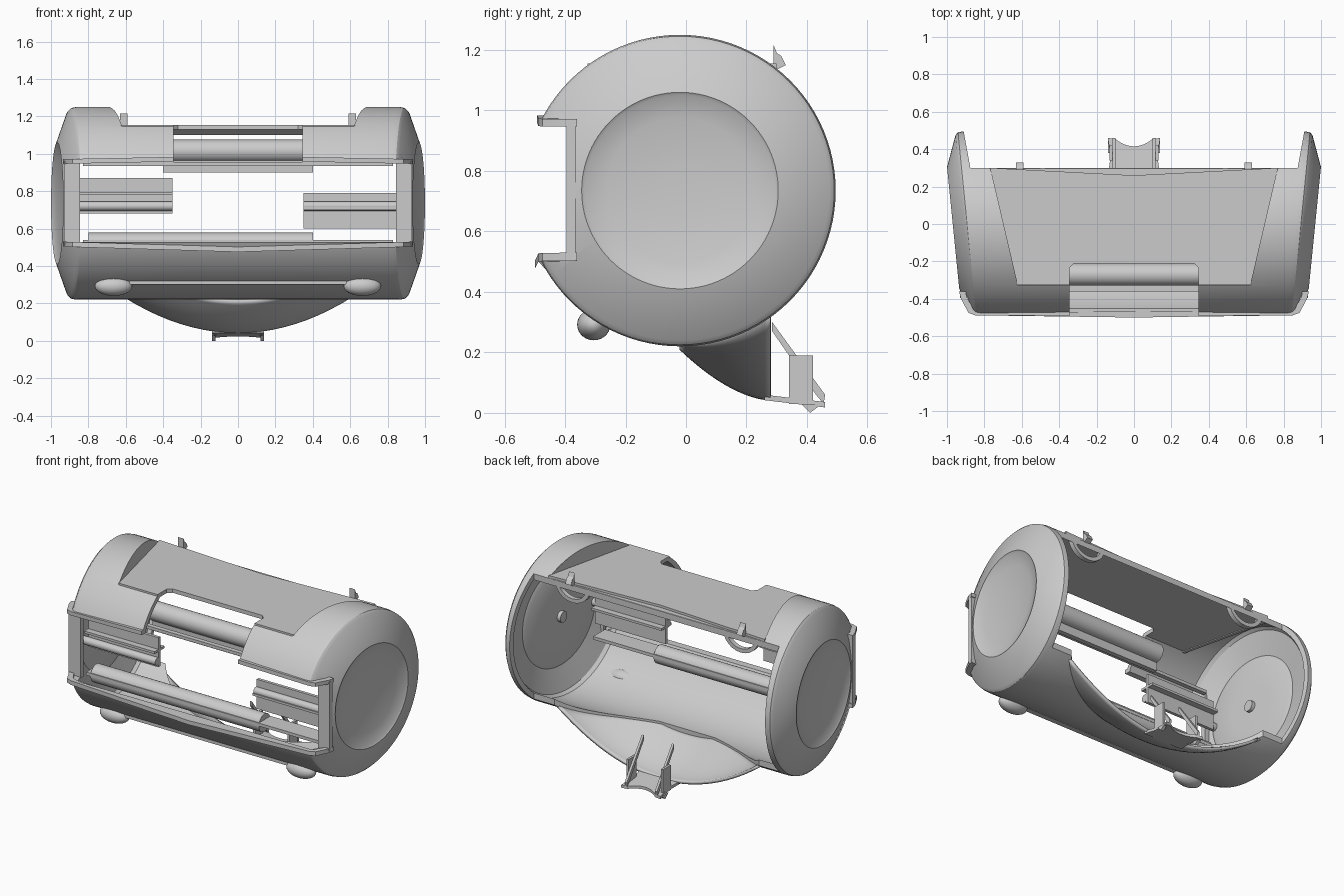
import bpy, bmesh, math

if "Cube" in bpy.data.objects:
    bpy.data.objects.remove(bpy.data.objects["Cube"])

CY, CZ, R = -0.02, 0.735, 0.515   # body axis and radius


def finish(name, bm):
    bmesh.ops.recalc_face_normals(bm, faces=bm.faces)
    me = bpy.data.meshes.new(name)
    bm.to_mesh(me)
    bm.free()
    ob = bpy.data.objects.new(name, me)
    bpy.context.collection.objects.link(ob)
    smooth(ob)
    return ob


def smooth(ob):
    bpy.ops.object.select_all(action='DESELECT')
    ob.select_set(True)
    bpy.context.view_layer.objects.active = ob
    bpy.ops.object.shade_smooth_by_angle(angle=math.radians(30))


def prism(name, pts, axis, a, b, warp=None):
    """Extrude a 2D outline along an axis: pts are the other two coordinates in order."""
    bm = bmesh.new()
    put = {'x': lambda p, t: (t, p[0], p[1]),
           'y': lambda p, t: (p[0], t, p[1]),
           'z': lambda p, t: (p[0], p[1], t)}[axis]
    lo = [bm.verts.new(put(p, a)) for p in pts]
    hi = [bm.verts.new(put(p, b)) for p in pts]
    n = len(pts)
    bm.faces.new(lo)
    bm.faces.new(hi[::-1])
    for i in range(n):
        bm.faces.new((lo[i], lo[(i + 1) % n], hi[(i + 1) % n], hi[i]))
    if warp:
        for v in bm.verts:
            v.co = warp(*v.co)
    return finish(name, bm)


def box(name, x, y, z):
    x = sorted(x)
    return prism(name, [(x[0], y[0]), (x[1], y[0]), (x[1], y[1]), (x[0], y[1])], 'z', *z)


def circle(cy, cz, r, n=32):
    return [(cy + r * math.cos(2 * math.pi * i / n), cz + r * math.sin(2 * math.pi * i / n)) for i in range(n)]


def revolve(name, half, n=96):
    """Spin a mirrored (x, r) profile round the body axis, slanting the ends."""
    prof = [(-x, r) for x, r in half[::-1]] + half
    bm = bmesh.new()
    rings = []
    for x, r in prof:
        s = math.copysign(0.1, x) if abs(x) > 0.5 else 0
        if r == 0:
            rings.append([bm.verts.new((x, CY, CZ))] * n)
            continue
        rings.append([bm.verts.new((x + s * (y - CY), y, z)) for y, z in circle(CY, CZ, r, n)])
    for A, B in zip(rings, rings[1:]):
        for i in range(n):
            j = (i + 1) % n
            bm.faces.new(list(dict.fromkeys((A[i], A[j], B[j], B[i]))))
    return finish(name, bm)


def cut(ob, cutter):
    m = ob.modifiers.new("cut", 'BOOLEAN')
    m.operation, m.solver, m.object = 'DIFFERENCE', 'EXACT', cutter
    bpy.context.view_layer.objects.active = ob
    bpy.ops.object.modifier_apply(modifier=m.name)
    bpy.data.objects.remove(cutter, do_unlink=True)


# scoop shape: centre-line height and half width where it meets the body
def scoop_z(y):
    t = min(max((y + 0.02) / 0.3, 0.0), 1.0)
    return 0.22 - 0.17 * (1 - (1 - t) ** 1.7)


def scoop_w(y):
    body = CZ - math.sqrt(R * R - (y - CY) ** 2) + 0.012
    return math.sqrt(max(body - scoop_z(y), 0.0) / 0.52)


# hollow drum with dished, slanted ends
shell = revolve("drum_shell", [(0.3, R), (0.865, R), (0.89, 0.51), (0.905, 0.495), (0.967, 0.325),
                               (0.96, 0.315), (0.945, 0.24), (0.935, 0.15), (0.93, 0.08), (0.93, 0)])
cut(shell, revolve("inner_cut", [(0.3, 0.485), (0.855, 0.485), (0.875, 0.47), (0.92, 0.325),
                                 (0.91, 0.3), (0.905, 0.15), (0.905, 0)]))
# rear opening, flat top, front window, upper notch, scoop opening
cut(shell, prism("rear_cut", [(-0.875, 0.3), (0.875, 0.3), (0.93, 0.6), (-0.93, 0.6)], 'z', -0.2, 1.5))
cut(shell, prism("top_cut", [(-0.62, -0.33), (0.62, -0.33), (0.77, 0.31), (-0.77, 0.31)], 'z', 1.14, 1.5))
cut(shell, box("window_cut", (-1.3, 1.3), (-0.8, -0.375), (0.515, 0.955)))
cut(shell, box("notch_cut", (-0.345, 0.345), (-0.8, -0.21), (0.9, 1.4)))
ys = [-0.01 + 0.32 * i / 16 for i in range(17)]
cut(shell, prism("scoop_cut", [(0.97 * scoop_w(y), y) for y in ys] +
                 [(-0.97 * scoop_w(y), y) for y in ys[::-1]], 'z', -0.1, 0.45))
smooth(shell)

# flat top panel, notched at the front, with a slight V at the rear
prism("top_panel", [(-0.625, -0.325), (-0.345, -0.325), (-0.345, -0.235), (-0.32, -0.21), (0.32, -0.21),
                    (0.345, -0.235), (0.345, -0.325), (0.625, -0.325), (0.77, 0.3), (0, 0.26), (-0.77, 0.3)],
      'z', 1.13, 1.155)

# scoop under the rear
bm = bmesh.new()
rows = []
for k in range(17):
    y = -0.015 + 0.295 * k / 16
    w = scoop_w(y)
    rows.append([bm.verts.new((w * u / 12, y, scoop_z(y) + 0.52 * (w * u / 12) ** 2)) for u in range(-12, 13)])
for A, B in zip(rows, rows[1:]):
    for i in range(24):
        bm.faces.new((A[i], A[i + 1], B[i + 1], B[i]))
scoop = finish("lower_scoop", bm)
sm = scoop.modifiers.new("thickness", 'SOLIDIFY')
sm.thickness, sm.offset = 0.018, 0

# rear latch tab with a curved rear edge, sloping slightly down
tab_edge = [(0.1 - 0.02 * i, 0.415 + 0.04 * (0.2 * i - 1) ** 2) for i in range(11)]
prism("latch_tab", [(-0.14, 0.26), (0.14, 0.26), (0.125, 0.36), (0.14, 0.46)] + tab_edge +
      [(-0.14, 0.46), (-0.125, 0.36)], 'z', 0.042, 0.06, lambda x, y, z: (x, y, z - 0.12 * (y - 0.26)))

# lower bumper lip, slightly V shaped
lip = [(0.935, -0.36), (0.925, -0.4), (0.885, -0.475), (0.85, -0.488)]
lip_in = [(0.83, -0.46), (0.86, -0.45), (0.895, -0.39), (0.9, -0.36)]
prism("lower_lip", lip + [(0, -0.5)] + [(-x, y) for x, y in lip[::-1]] +
      [(-x, y) for x, y in lip_in[::-1]] + [(0, -0.465)] + lip_in, 'z', 0.475, 0.502,
      lambda x, y, z: (x, y, z + 0.03 * abs(x)))

# rolls and cross bars in the window
prism("upper_roll", circle(-0.27, 1.015, 0.06), 'x', -0.4, 0.4)
box("upper_roll_strip", (-0.4, 0.4), (-0.3, -0.27), (0.9, 0.99))
box("upper_rail", (-0.83, 0.83), (-0.36, -0.33), (0.935, 0.955))
prism("lower_roll", circle(-0.3, 0.52, 0.058), 'x', -0.8, 0.4)
box("lower_shelf", (-0.83, 0.83), (-0.36, -0.24), (0.52, 0.54))
box("pod_ledge", (-0.58, 0.58), (-0.325, -0.28), (0.3, 0.322))

for s, side in ((-1, "left"), (1, "right")):
    # wall between the flat panel and the raised drum end
    arc = [(-0.32 + 0.62 * i / 20, CZ + math.sqrt(0.512 ** 2 - (-0.3 + 0.62 * i / 20) ** 2)) for i in range(21)]
    prism(side + "_panel_wall", [(-0.32, 1.125)] + arc + [(0.3, 1.125)], 'x', 0.0, 0.02,
          lambda x, y, z: (s * (x + 0.62 + (y + 0.33) * 0.234), y, z))
    # upper lip and window upright
    prism(side + "_upper_lip", [(s * x, y) for x, y in [(0.345, -0.492)] + lip[::-1] + lip_in[::-1] +
                                [(0.345, -0.455)]], 'z', 0.955, 0.98,
          lambda x, y, z: (x, y, z - 0.02 * (abs(x) - 0.5)))
    box(side + "_window_upright", (s * 0.845, s * 0.93), (-0.395, -0.365), (0.51, 0.96))
    # stub bars behind the window, staggered in height on the two sides
    z0 = 0.68 if s < 0 else 0.6
    box(side + "_bar_plate", (s * 0.35, s * 0.85), (-0.31, -0.29), (z0, z0 + 0.19))
    box(side + "_bar_shelf", (s * 0.35, s * 0.85), (-0.35, -0.25), (z0 + 0.1, z0 + 0.115))
    prism(side + "_bar_rod", circle(-0.32, 0.72, 0.025, 20), 'x', s * 0.35, s * 0.88)
    prism(side + "_axle_boss", circle(CY, CZ, 0.035), 'x', s * 0.885, s * 0.92)
    # underside pod
    bm = bmesh.new()
    bmesh.ops.create_uvsphere(bm, u_segments=28, v_segments=14, radius=1)
    for v in bm.verts:
        v.co = (s * 0.665 + v.co.x * 0.1, -0.305 + v.co.y * 0.055, 0.292 + v.co.z * 0.052)
    finish(side + "_pod", bm)
    # rear top clip with a curved saddle
    saddle = [(0.6 - 0.1 * math.cos(math.pi * i / 12), 1.14 - 0.09 * math.sin(math.pi * i / 12)) for i in range(13)]
    rim = [(0.6 + 0.125 * math.cos(math.pi * i / 12), 1.14 - 0.115 * math.sin(math.pi * i / 12)) for i in range(13)]
    prism(side + "_clip_saddle", [(s * x, z) for x, z in saddle + rim], 'y', 0.27, 0.3)
    prism(side + "_clip_hook", [(0.29, 1.13), (0.33, 1.15), (0.315, 1.18), (0.3, 1.19), (0.29, 1.215)],
          'x', s * 0.59, s * 0.63)
    # latch side plate, brace and foot
    box(side + "_latch_plate", (s * 0.115, s * 0.13), (0.34, 0.42), (0.03, 0.19))
    prism(side + "_latch_brace", [(0.285, 0.3), (0.46, 0.06), (0.455, 0.03), (0.43, 0.06), (0.285, 0.27)],
          'x', s * 0.1, s * 0.115)
    prism(side + "_latch_foot", [(0.38, 0.03), (0.41, 0.0), (0.45, 0.03)], 'x', s * 0.12, s * 0.14)
